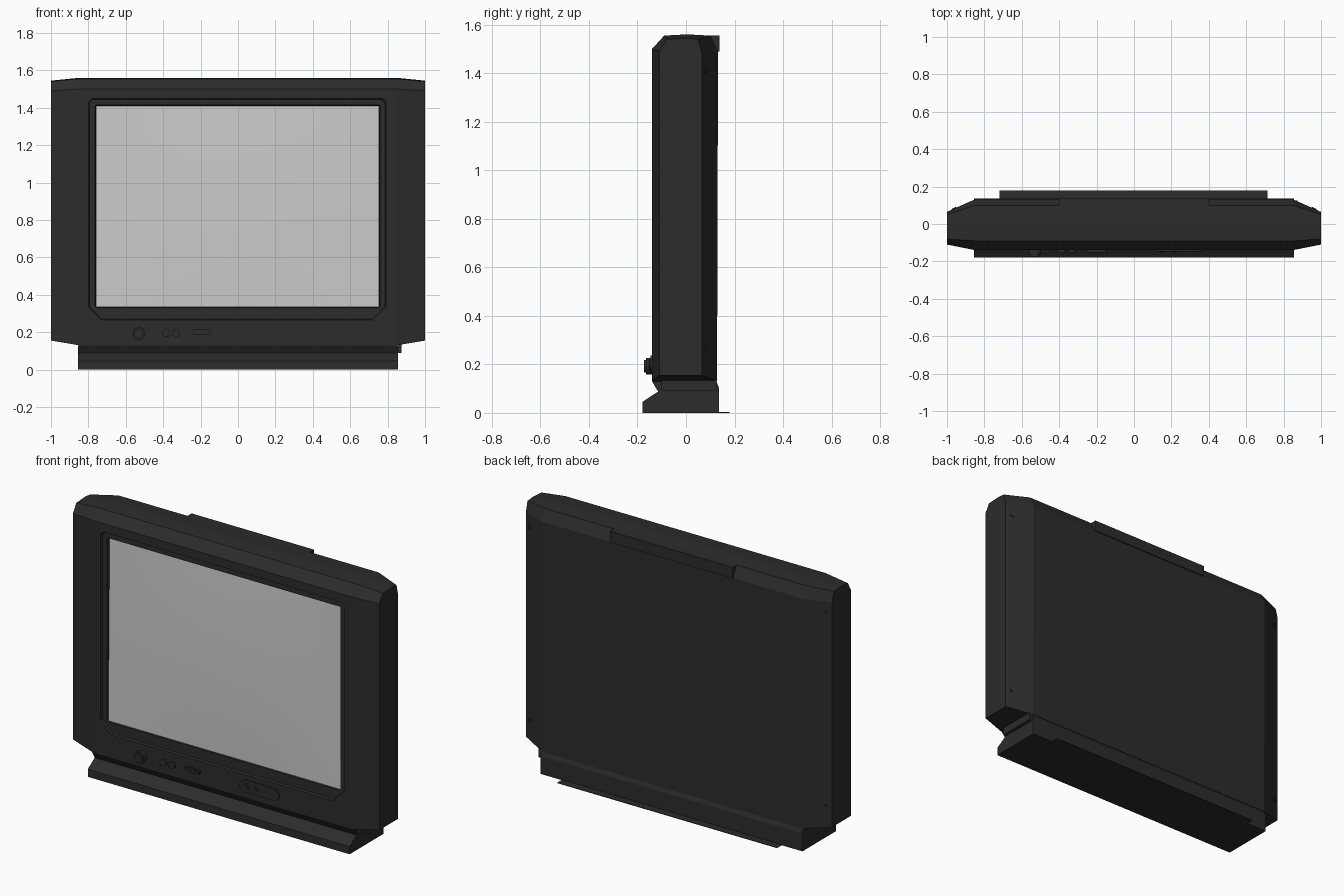
import bpy, bmesh
from math import pi, sin, cos
from mathutils import Vector

if "Cube" in bpy.data.objects:
    bpy.data.objects.remove(bpy.data.objects["Cube"])


def material(name, col):
    m = bpy.data.materials.new(name)
    m.diffuse_color = col
    m.use_nodes = True
    m.node_tree.nodes["Principled BSDF"].inputs["Base Color"].default_value = m.diffuse_color
    return m


BLACK = material("dark_plastic", (0.025, 0.025, 0.025, 1))
GLASS = material("grey_glass", (0.55, 0.55, 0.55, 0.65))


def finish(name, bm, mat=BLACK, recalc=True):
    if recalc:
        bmesh.ops.recalc_face_normals(bm, faces=bm.faces)
    me = bpy.data.meshes.new(name)
    bm.to_mesh(me)
    bm.free()
    me.materials.append(mat)
    ob = bpy.data.objects.new(name, me)
    bpy.context.collection.objects.link(ob)
    return ob


def strip(bm, a, b, skip=()):
    """Bridge two closed rings of vertices with quads."""
    n = len(a)
    for i in range(n):
        if i not in skip:
            j = (i + 1) % n
            bm.faces.new((a[i], a[j], b[j], b[i]))


def prism(name, pts, lo, hi, axis):
    """Extrude a closed outline along x (points are y,z) or y (points are x,z)."""
    bm = bmesh.new()
    make = (lambda p, d: (d, p[0], p[1])) if axis == 'x' else (lambda p, d: (p[0], d, p[1]))
    a, b = [[bm.verts.new(make(p, d)) for p in pts] for d in (lo, hi)]
    strip(bm, a, b)
    bm.faces.new(a)
    bm.faces.new(b)
    return finish(name, bm)


def box(name, x, y, z):
    return prism(name, [(x[0], z[0]), (x[1], z[0]), (x[1], z[1]), (x[0], z[1])], *y, 'y')


def pill(x0, x1, z, r, n=8):
    """Rounded slot outline; a circle when x0 equals x1."""
    right = [(x1 + r * sin(pi * i / n), z - r * cos(pi * i / n)) for i in range(n + 1)]
    left = [(x0 - r * sin(pi * i / n), z + r * cos(pi * i / n)) for i in range(n + 1)]
    return right[:-1] + left[:-1] if x0 == x1 else right + left


# Cabinet shell: side-to-side loft, with the front left open for the screen
mid = [(-.14, .13), (.005, .13), (.128, .13), (.132, 1.49),
       (.10, 1.555), (.005, 1.56), (-.09, 1.555), (-.14, 1.50)]
end = [(-.11, .155), (.005, .155), (.065, .155), (.065, 1.48),
       (.05, 1.54), (.005, 1.545), (-.08, 1.54), (-.11, 1.49)]
bm = bmesh.new()
rings = [[bm.verts.new((x, y, z)) for y, z in prof]
         for x, prof in ((-1, end), (-.85, mid), (.85, mid), (1, end))]
for k in range(3):
    strip(bm, rings[k], rings[k + 1], skip=(7,) if k == 1 else ())
bm.faces.new(rings[0])
bm.faces.new(rings[3])


# Screen surround: chamfered rings stepping into the cabinet
def frame(x0, x1, z0, z1, cb, ct, y):
    pts = [(x0 + cb, z0), (x1 - cb, z0), (x1, z0 + cb), (x1, z1 - ct),
           (x1 - ct, z1), (x0 + ct, z1), (x0, z1 - ct), (x0, z0 + cb)]
    return [bm.verts.new((x, y, z)) for x, z in pts]


steps = [frame(-.85, .85, .13, 1.50, 0, 0, -.14),
         frame(-.80, .79, .265, 1.45, .07, .02, -.14),
         frame(-.795, .785, .27, 1.445, .068, .02, -.128),
         frame(-.765, .76, .33, 1.415, .01, .005, -.128),
         frame(-.76, .755, .335, 1.41, .005, .005, -.10)]
for a, b in zip(steps, steps[1:]):
    strip(bm, a, b)
bmesh.ops.remove_doubles(bm, verts=bm.verts, dist=1e-5)
finish("cabinet", bm)

# Nearly flush screen, leaning back a touch and bulging slightly
bm = bmesh.new()
N = 12
grid = []
for j in range(N + 1):
    v = 2 * j / N - 1
    grid.append([bm.verts.new((-.0025 + .7575 * u,
                               -.118 + .006 * v - .012 * (1 - u * u) * (1 - v * v),
                               .8725 + .5375 * v)) for u in [2 * i / N - 1 for i in range(N + 1)]])
for j in range(N):
    for i in range(N):
        f = bm.faces.new((grid[j][i], grid[j][i + 1], grid[j + 1][i + 1], grid[j + 1][i]))
        f.smooth = True
finish("screen", bm, GLASS, recalc=False)

# Stand with notched front, side tab and thin rear foot
prism("stand", [(-.18, 0), (.135, 0), (.135, .105), (.125, .13), (-.14, .13),
                (-.115, .088), (-.18, .045)], -.855, .855, 'x')
box("stand_side_tab", (.855, .875), (-.10, .125), (.09, .14))
box("rear_foot", (-.72, .715), (.135, .18), (0, .003))

# Grip lip at the top of the back
box("rear_grip", (-.4, .4), (.09, .138), (1.49, 1.555))

# Front controls
prism("power_knob", pill(-.53, -.53, .193, .034), -.165, -.138, 'y')
prism("power_knob_cap", pill(-.53, -.53, .193, .026), -.174, -.16, 'y')
for i, x in enumerate((-.385, -.33)):
    prism(f"round_button_{i}", pill(x, x, .195, .021), -.152, -.138, 'y')
prism("button_strip", pill(-.233, -.16, .2, .015), -.149, -.138, 'y')
for i in range(4):
    x = -.232 + .024 * i
    prism(f"small_button_{i}", pill(x, x, .2, .010), -.153, -.138, 'y')
prism("socket_panel", pill(.147, .333, .2, .037), -.146, -.138, 'y')
for i, x in enumerate((.15, .215)):
    prism(f"socket_{i}", pill(x, x, .198, .022), -.151, -.138, 'y')
    prism(f"socket_pin_{i}", pill(x, x, .198, .010), -.155, -.138, 'y')

# Screws on the slanted rear sides
for side in (-1, 1):
    for z in (.27, 1.41):
        bm = bmesh.new()
        bmesh.ops.create_cone(bm, cap_ends=True, segments=10, radius1=.014,
                              radius2=.014, depth=.01)
        ob = finish("rear_screw", bm)
        ob.location = (side * .963, .081, z)
        ob.rotation_mode = 'QUATERNION'
        ob.rotation_quaternion = Vector((side * .065, .15, 0)).to_track_quat('Z', 'Y')
